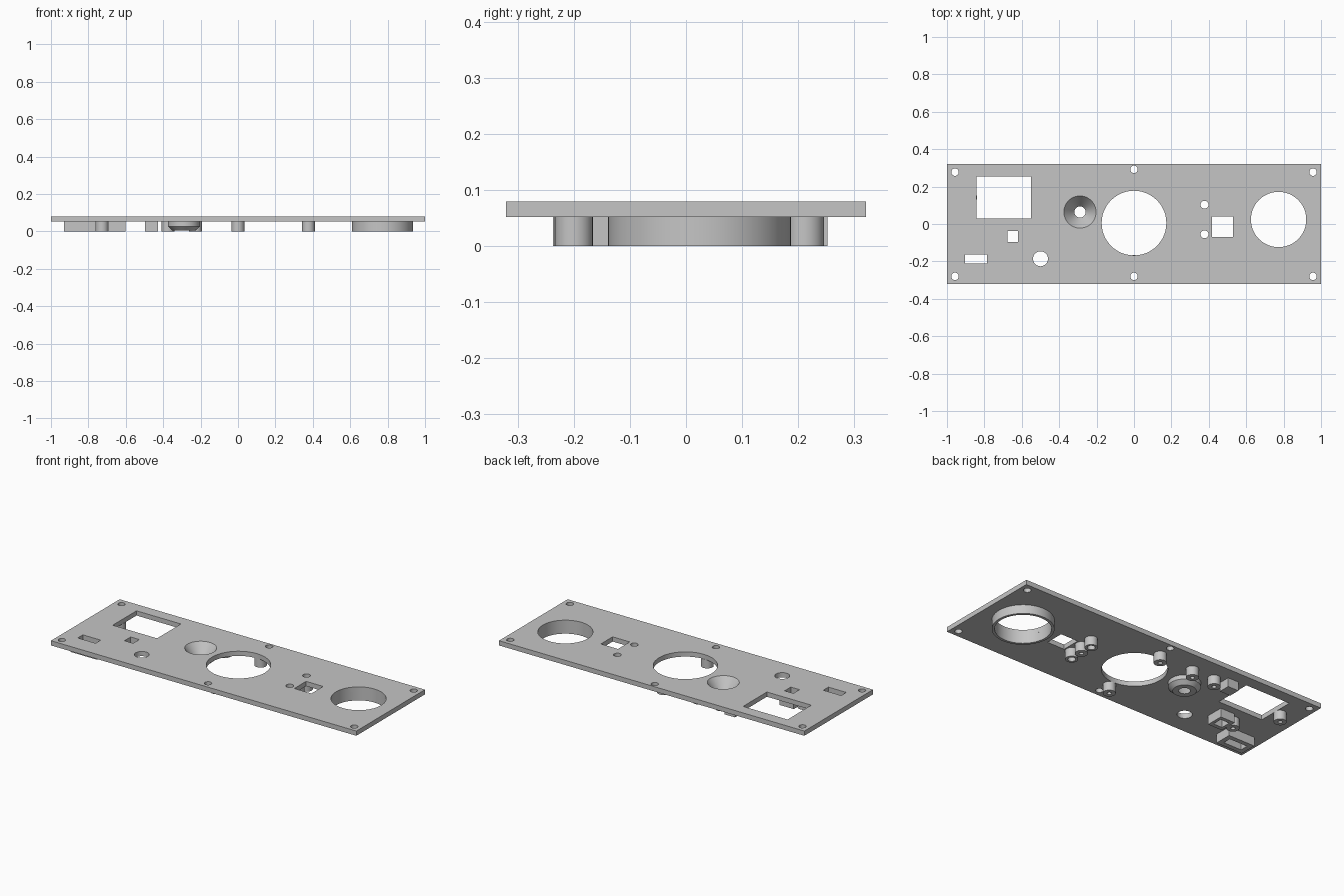
import bpy
import bmesh
from math import cos, sin, pi, radians

old = bpy.data.objects.get("Cube")
if old:
    bpy.data.objects.remove(old, do_unlink=True)

TOP, UNDER = 0.08, 0.052   # upper and lower faces of the plate
CUT_LOW, CUT_HIGH = -0.05, 0.15

grey = bpy.data.materials.new("panel grey")
grey.use_nodes = True
grey.diffuse_color = (0.56, 0.56, 0.56, 1)
grey.node_tree.nodes["Principled BSDF"].inputs["Base Color"].default_value = (0.56, 0.56, 0.56, 1)


def finish(name, bm):
    bmesh.ops.remove_doubles(bm, verts=bm.verts, dist=1e-5)
    bmesh.ops.recalc_face_normals(bm, faces=bm.faces)
    mesh = bpy.data.meshes.new(name)
    bm.to_mesh(mesh)
    bm.free()
    mesh.materials.append(grey)
    obj = bpy.data.objects.new(name, mesh)
    bpy.context.collection.objects.link(obj)
    return obj


def box(name, x0, x1, y0, y1, z0, z1):
    bm = bmesh.new()
    bmesh.ops.create_cube(bm, size=1)
    for v in bm.verts:
        v.co = (x1 if v.co.x > 0 else x0, y1 if v.co.y > 0 else y0, z1 if v.co.z > 0 else z0)
    return finish(name, bm)


def lathe(name, x, y, profile, closed=True, steps=48):
    """Spin (radius, z) points about a vertical axis; open profiles get end caps."""
    bm = bmesh.new()
    rings = [[bm.verts.new((x + r * cos(2 * pi * i / steps), y + r * sin(2 * pi * i / steps), z))
              for i in range(steps)] for r, z in profile]
    pairs = list(zip(rings, rings[1:]))
    if closed:
        pairs.append((rings[-1], rings[0]))
    else:
        bm.faces.new(rings[0])
        bm.faces.new(rings[-1])
    for a, b in pairs:
        for i in range(steps):
            j = (i + 1) % steps
            bm.faces.new((a[i], a[j], b[j], b[i]))
    return finish(name, bm)


def cut(obj, cutters):
    for cutter in cutters:
        mod = obj.modifiers.new("cut", 'BOOLEAN')
        mod.operation = 'DIFFERENCE'
        mod.solver = 'EXACT'
        mod.object = cutter
    graph = bpy.context.evaluated_depsgraph_get()
    mesh = bpy.data.meshes.new_from_object(obj.evaluated_get(graph))
    obj.modifiers.clear()
    obj.data = mesh
    for cutter in cutters:
        bpy.data.objects.remove(cutter, do_unlink=True)


def smooth(obj):
    bpy.ops.object.select_all(action='DESELECT')
    obj.select_set(True)
    bpy.context.view_layer.objects.active = obj
    bpy.ops.object.shade_smooth_by_angle(angle=radians(30))


def window_cutter(rect):
    return box("window_cutter", *rect, CUT_LOW, CUT_HIGH)


# Openings in the plate
display = (-0.842, -0.551, 0.03, 0.253)
small_window = (-0.677, -0.62, -0.095, -0.037)
slot = (-0.903, -0.786, -0.21, -0.162)
sensor = (0.417, 0.529, -0.069, 0.041)
ring_x, ring_y, ring_r = 0.773, 0.024, 0.148
cone_x, cone_y = -0.289, 0.064

holes = [(0, 0.005, 0.173), (ring_x, ring_y, ring_r), (-0.5, -0.186, 0.04),
         (0, 0.292, 0.02), (0, -0.28, 0.02),
         (0.377, 0.103, 0.021), (0.377, -0.055, 0.021)]
holes += [(sx * 0.957, y, 0.02) for sx in (-1, 1) for y in (0.277, -0.28)]


def cone_radius(z):
    return 0.086 + 0.747 * (z - TOP)


# Flat plate with all of its cut-outs
plate = box("panel_plate", -1, 1, -0.321, 0.321, UNDER, TOP)
cutters = [window_cutter(r) for r in (display, small_window, slot, sensor)]
cutters += [lathe("hole_cutter", x, y, [(r, CUT_LOW), (r, CUT_HIGH)], closed=False)
            for x, y, r in holes]
cutters.append(lathe("cone_cutter", cone_x, cone_y,
                     [(cone_radius(z), z) for z in (0.03, 0.1)], closed=False))
cut(plate, cutters)
smooth(plate)

# Large collar under the right-hand opening
smooth(lathe("large_collar", ring_x, ring_y,
             [(0.163, UNDER), (0.163, 0), (ring_r, 0), (ring_r, UNDER)], steps=64))

# Conical cup
smooth(lathe("cone_cup", cone_x, cone_y,
             [(0.086, UNDER), (0.086, 0.027), (0.062, 0.005),
              (cone_radius(0.005), 0.005), (cone_radius(UNDER), UNDER)]))

# Screw posts with blind holes
posts = [(0, 0.212), (0, -0.2), (-0.227, 0.202), (-0.374, 0.202),
         (-0.873, 0.142), (-0.727, -0.066), (0.377, 0.024)]
for n, (x, y) in enumerate(posts):
    smooth(lathe(f"screw_post_{n + 1}", x, y,
                 [(0.034, UNDER), (0.034, 0), (0.012, 0), (0.012, 0.04), (0, 0.04), (0, UNDER)],
                 steps=32))

# Hollow posts under the two small through holes
for n, y in enumerate((0.103, -0.055)):
    smooth(lathe(f"hollow_post_{n + 1}", 0.377, y,
                 [(0.034, UNDER), (0.034, 0), (0.021, 0), (0.021, UNDER)], steps=32))

# Rectangular sleeves and the support block beside the display
slot_sleeve = box("slot_sleeve", -0.93, -0.759, -0.237, -0.135, 0, UNDER)
cut(slot_sleeve, [window_cutter(slot)])
window_sleeve = box("window_sleeve", -0.695, -0.602, -0.118, -0.015, 0, UNDER)
cut(window_sleeve, [window_cutter(small_window)])
box("display_support_block", -0.497, -0.428, 0.185, 0.252, 0, UNDER)
